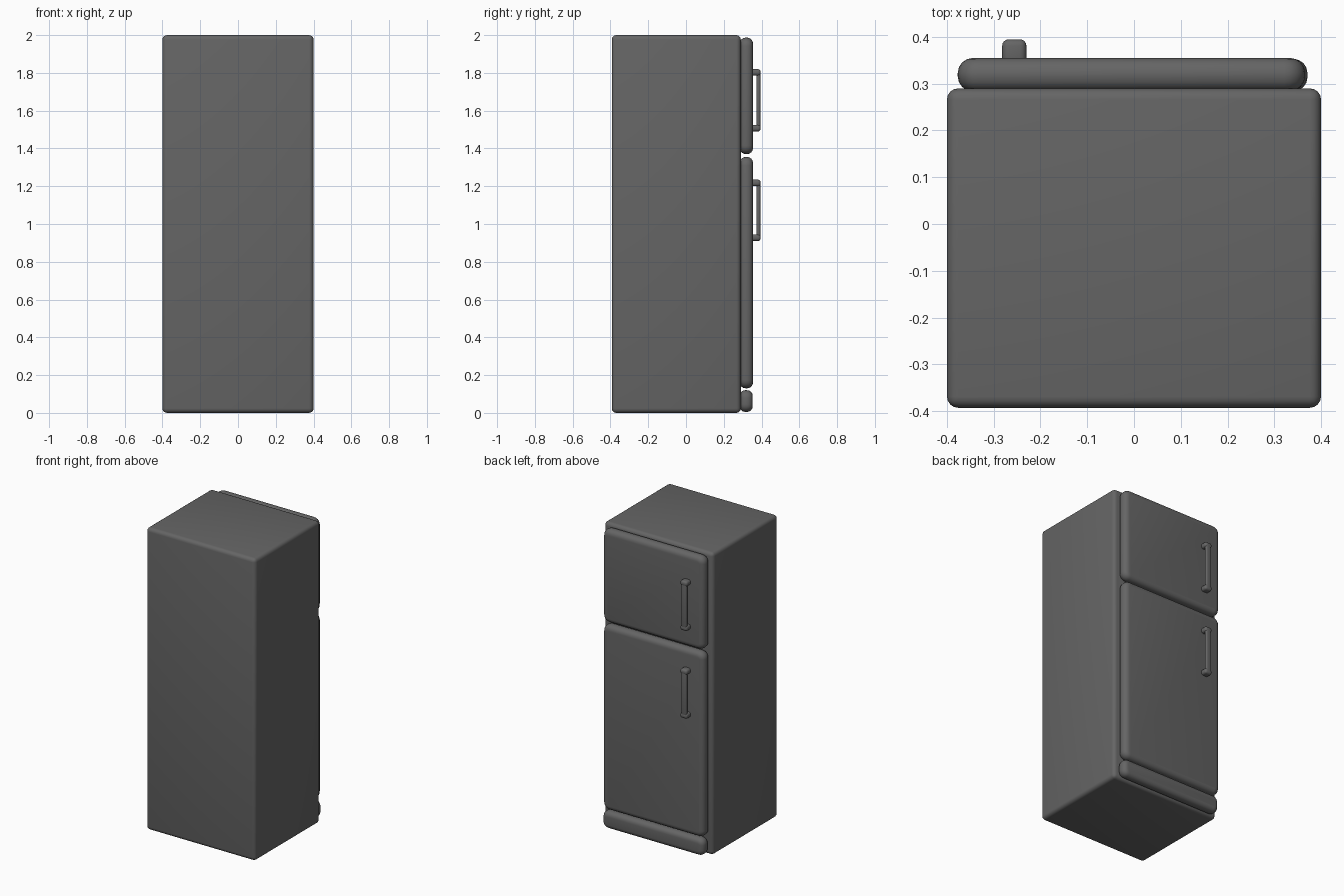
import bpy, bmesh, math
from mathutils import Vector

cube = bpy.data.objects.get("Cube")
if cube:
    bpy.data.objects.remove(cube, do_unlink=True)

grey = bpy.data.materials.new("dark_grey_enamel")
grey.use_nodes = True
COLOUR = (0.13, 0.13, 0.13, 1)
grey.diffuse_color = COLOUR
grey.node_tree.nodes["Principled BSDF"].inputs["Base Color"].default_value = COLOUR


def box(name, low, high, edge, corner=0.0, segments=4):
    """Rounded box: corner rounds the four edges along y, edge rounds the rest."""
    low, high = Vector(low), Vector(high)
    bm = bmesh.new()
    bmesh.ops.create_cube(bm, size=1)
    for v in bm.verts:
        v.co = [(low[i] + high[i]) / 2 + v.co[i] * (high[i] - low[i]) for i in range(3)]

    def along_y(e):
        d = e.verts[0].co - e.verts[1].co
        return abs(d.y) > 0.9 * d.length

    if corner:
        bmesh.ops.bevel(bm, geom=[e for e in bm.edges if along_y(e)], offset=corner,
                        segments=5, profile=0.5, affect='EDGES')
        rest = [e for e in bm.edges if not along_y(e)]
    else:
        rest = bm.edges[:]
    bmesh.ops.bevel(bm, geom=rest, offset=edge, segments=segments, profile=0.5,
                    affect='EDGES', clamp_overlap=True)
    mesh = bpy.data.meshes.new(name)
    bm.to_mesh(mesh)
    bm.free()
    mesh.materials.append(grey)
    obj = bpy.data.objects.new(name, mesh)
    bpy.context.collection.objects.link(obj)
    bpy.context.view_layer.objects.active = obj
    obj.select_set(True)
    bpy.ops.object.shade_smooth_by_angle(angle=math.radians(40))
    obj.select_set(False)
    return obj


def handle(name, bottom, top):
    """Upright grip held by a post at each end."""
    x = -0.256
    for end, z in (("lower", bottom), ("upper", top - 0.035)):
        box(f"{name}_{end}_post", (x - 0.026, 0.34, z), (x + 0.026, 0.395, z + 0.035), 0.014)
    box(f"{name}_grip", (x - 0.019, 0.372, bottom + 0.01), (x + 0.019, 0.394, top - 0.01), 0.009)


# Cabinet
box("cabinet", (-0.4, -0.393, 0), (0.4, 0.29, 2), 0.024)

# Doors and kick plate, slightly proud of the cabinet
box("freezer_door", (-0.377, 0.284, 1.37), (0.366, 0.355, 1.987), 0.032, 0.045)
box("fridge_door", (-0.377, 0.284, 0.13), (0.366, 0.355, 1.355), 0.032, 0.045)
box("kick_plate", (-0.371, 0.284, 0.005), (0.371, 0.353, 0.12), 0.03, 0.04)

# Handles
handle("freezer_handle", 1.49, 1.82)
handle("fridge_handle", 0.91, 1.235)
